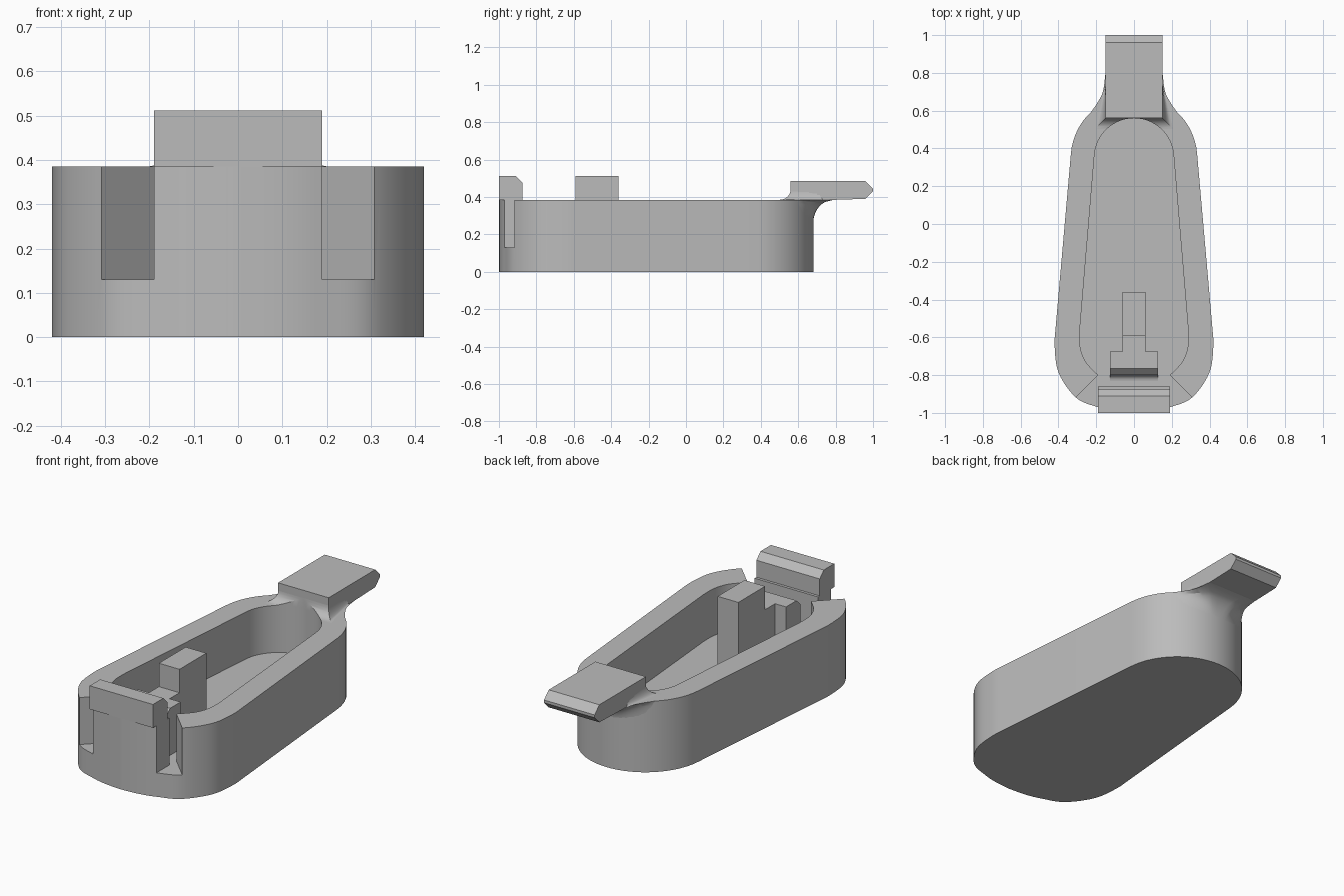
import bpy, bmesh, math
from mathutils import Vector

cube = bpy.data.objects.get("Cube")
if cube:
    bpy.data.objects.remove(cube)

grey = bpy.data.materials.new("plain grey")
grey.use_nodes = True
COLOUR = (0.5, 0.5, 0.5, 1)
grey.diffuse_color = COLOUR
grey.node_tree.nodes["Principled BSDF"].inputs["Base Color"].default_value = COLOUR

RIM, FLOOR = 0.385, 0.13


def loft(name, layers):
    """Closed solid through a stack of matching loops."""
    bm = bmesh.new()
    rows = [[bm.verts.new(p) for p in layer] for layer in layers]
    n = len(rows[0])
    bm.faces.new(rows[0])
    bm.faces.new(rows[-1])
    for a, b in zip(rows, rows[1:]):
        for i in range(n):
            j = (i + 1) % n
            bm.faces.new((a[i], a[j], b[j], b[i]))
    bmesh.ops.recalc_face_normals(bm, faces=bm.faces)
    mesh = bpy.data.meshes.new(name)
    bm.to_mesh(mesh)
    bm.free()
    mesh.materials.append(grey)
    obj = bpy.data.objects.new(name, mesh)
    bpy.context.collection.objects.link(obj)
    return obj


def plan_prism(name, pts, lo, hi):
    return loft(name, [[(x, y, z) for x, y in pts] for z in (lo, hi)])


def side_prism(name, pts, half):
    return loft(name, [[(x, y, z) for y, z in pts] for x in (-half, half)])


def mirrored(half):
    """Complete a right-hand outline with its mirror image."""
    return half + [(-x, y) for x, y in reversed(half) if x > 1e-6]


def arc(cx, cy, r, a0, a1, n):
    steps = [math.radians(a0 + (a1 - a0) * i / n) for i in range(n + 1)]
    return [(cx + r * math.cos(a), cy + r * math.sin(a)) for a in steps]


def curve(pts, n=6):
    """Smooth path through a few points (Catmull-Rom)."""
    p = [Vector(q) for q in [pts[0]] + pts + [pts[-1]]]
    out = []
    for a, b, c, d in zip(p, p[1:], p[2:], p[3:]):
        for i in range(n):
            t = i / n
            q = 0.5 * (2 * b + (c - a) * t + (2 * a - 5 * b + 4 * c - d) * t * t
                       + (3 * b - a - 3 * c + d) * t ** 3)
            out.append(tuple(q))
    return out + [tuple(pts[-1])]


def smooth(obj):
    bpy.ops.object.select_all(action='DESELECT')
    bpy.context.view_layer.objects.active = obj
    obj.select_set(True)
    bpy.ops.object.shade_smooth_by_angle(angle=math.radians(25))


def cut(obj, cutter):
    mod = obj.modifiers.new("cavity", 'BOOLEAN')
    mod.operation, mod.solver, mod.object = 'DIFFERENCE', 'EXACT', cutter
    bpy.context.view_layer.objects.active = obj
    bpy.ops.object.modifier_apply(modifier=mod.name)


# Tapered tub
back = arc(0, 0.347, 0.335, 90, 5, 16)
front = curve([(0.415, -0.55), (0.42, -0.65), (0.398, -0.79), (0.306, -0.92),
               (0.19, -0.97), (0.1, -0.992), (0, -1)])
body = plan_prism("body", mirrored([(0, back[0][1])] + back[1:] + front), 0, RIM)

# Cavity outline, including the two wedge slots beside the front tab
inner = [(0, 0.56)] + arc(0, 0.35, 0.21, 90, 5, 16)[1:]
inner += curve([(0.287, -0.56), (0.285, -0.65), (0.255, -0.73), (0.19, -0.8)])
inner += [(0.386, -0.996), (0.386, -1.1), (0.19, -1.1), (0.19, -0.86)]
cavity = plan_prism("cavity_cutter", mirrored(inner), FLOOR, 0.8)
cut(body, cavity)
smooth(body)

# Fillet skirt where the handle meets the rim
R = 0.058
skirt_rows = []
for i in range(9):
    a = math.pi / 2 * i / 8
    o, z = R * (1 - math.sin(a)), RIM + R * (1 - math.cos(a))
    skirt_rows.append([(-0.15 - o, 0.56 - o, z), (0.15 + o, 0.56 - o, z),
                       (0.15, 0.74, z), (-0.15, 0.74, z)])
skirt = loft("handle_fillet", skirt_rows)
cut(skirt, cavity)
smooth(skirt)
bpy.data.objects.remove(cavity)

# Handle plate with bevelled tip
side_prism("handle", [(0.56, RIM), (0.56, 0.485), (0.96, 0.485), (1, 0.445),
                      (1, 0.43), (0.96, 0.39), (0.8, RIM)], 0.152)

# Flared support under the handle
flare = curve([(0.152, 0.79), (0.165, 0.7), (0.195, 0.64), (0.232, 0.587)], 4)
top = [(0, 0.79), (0.08, 0.79)] + flare
layers = []
for i in range(11):
    t = i / 10
    w = 1 - math.sqrt(1 - t * t)
    outer, inside = [], []
    for k, (x1, y1) in enumerate(top):
        a = math.radians(90 - 44 * k / (len(top) - 1))
        c, s = math.cos(a), math.sin(a)
        x0, y0 = 0.333 * c, 0.347 + 0.333 * s
        outer.append((x0 + (x1 - x0) * w, y0 + (y1 - y0) * w))
        inside.append((0.25 * c, 0.347 + 0.25 * s))
    left = [(-x, y) for x, y in reversed(outer[1:])]
    left_in = [(-x, y) for x, y in inside[1:]]
    ring = left + outer + inside[:0:-1] + [inside[0]] + left_in
    layers.append([(x, y, 0.26 + (RIM - 0.26) * t) for x, y in ring])
smooth(loft("handle_support", layers))

# Hooked lip on the front tab
side_prism("front_hook", [(-1, RIM), (-1, 0.512), (-0.91, 0.512),
                          (-0.875, 0.477), (-0.875, RIM)], 0.19)

# Inner post with its cross piece facing the tab
plan_prism("tall_post", mirrored([(0.062, -0.36), (0.062, -0.59)]), 0.1, 0.512)
plan_prism("post_web", mirrored([(0.062, -0.58), (0.062, -0.69)]), 0.1, RIM)
foot = [(-0.8 - 0.03 * (1 - y), FLOOR + 0.03 * (1 - z))
        for y, z in arc(0, 0, 1, 0, 90, 6)]
cross = side_prism("cross_piece", [(-0.675, 0.1), (-0.675, RIM), (-0.765, RIM),
                                   (-0.8, 0.35)] + foot + [(-0.83, 0.1)], 0.128)
smooth(cross)
